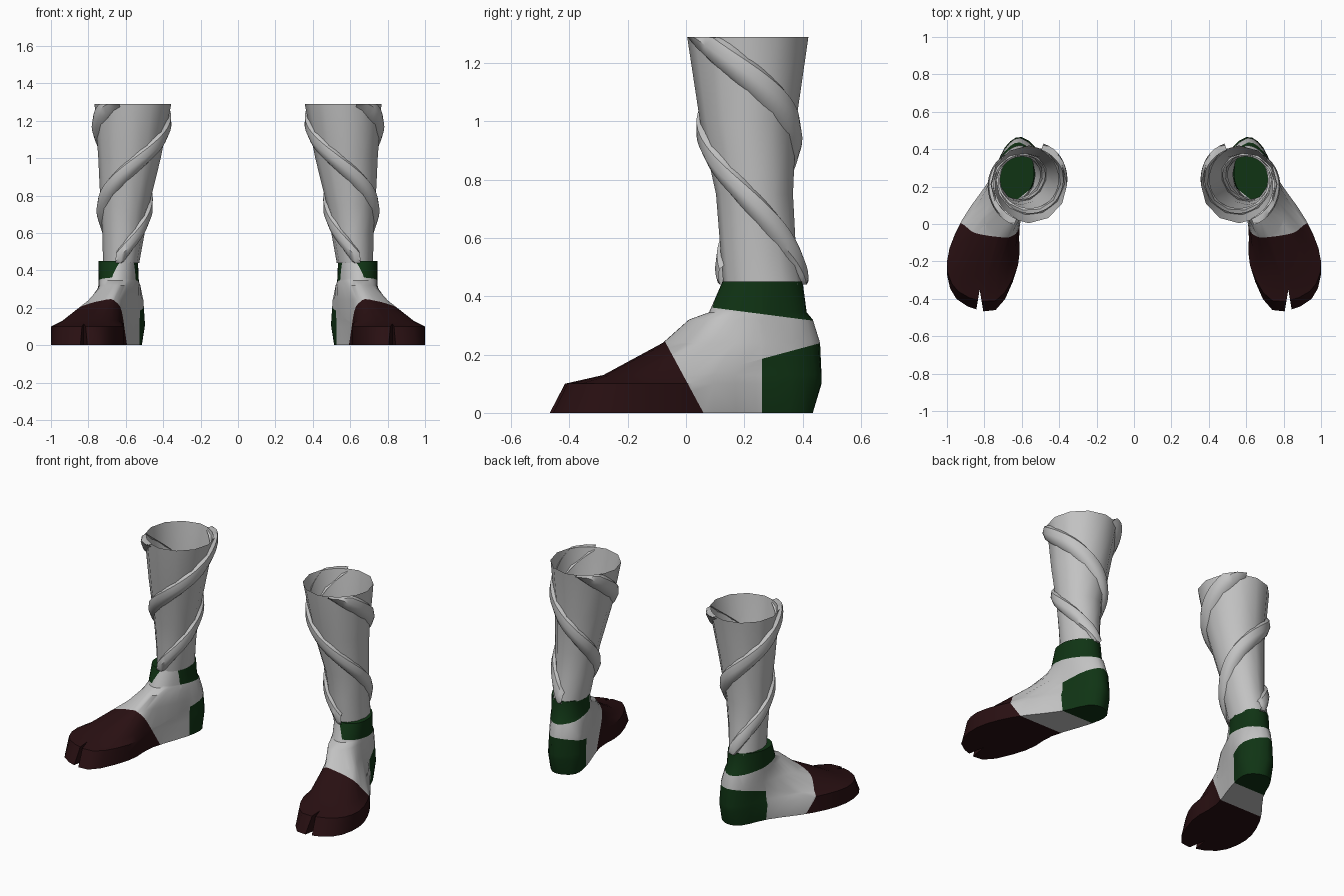
import bpy, bmesh
from math import sin, cos, radians
from mathutils import Vector, Matrix

cube = bpy.data.objects.get("Cube")
if cube:
    bpy.data.objects.remove(cube)


def material(name, color):
    mat = bpy.data.materials.new(name)
    mat.use_nodes = True
    mat.diffuse_color = color
    mat.node_tree.nodes["Principled BSDF"].inputs["Base Color"].default_value = color
    return mat


MAROON, WHITE, GREEN = range(3)
palette = [material("dark maroon", (0.022, 0.005, 0.006, 1)),
           material("wrap grey", (0.54, 0.54, 0.54, 1)),
           material("dark green", (0.005, 0.034, 0.007, 1))]


def loft(bm, rings, closed=True):
    """Skin a list of point rings with quads."""
    rows = [[bm.verts.new(p) for p in ring] for ring in rings]
    count = len(rows[0])
    for low, high in zip(rows, rows[1:]):
        for i in range(count if closed else count - 1):
            j = (i + 1) % count
            bm.faces.new((low[i], low[j], high[j], high[i]))
    return rows


def make_object(name, bm, mats):
    mesh = bpy.data.meshes.new(name)
    bm.to_mesh(mesh)
    bm.free()
    for mat in mats:
        mesh.materials.append(mat)
    obj = bpy.data.objects.new(name, mesh)
    bpy.context.collection.objects.link(obj)
    return obj


def activate(obj):
    bpy.ops.object.select_all(action="DESELECT")
    obj.select_set(True)
    bpy.context.view_layer.objects.active = obj


def finish_pair(obj, name):
    """Smooth the left part and add its mirrored right twin."""
    activate(obj)
    bpy.ops.object.shade_smooth_by_angle(angle=radians(42))
    obj.name = "left_" + name
    twin = obj.copy()
    twin.data = obj.data.copy()
    twin.name = "right_" + name
    twin.data.transform(Matrix.Scale(-1, 4, (1, 0, 0)))
    twin.data.flip_normals()
    bpy.context.collection.objects.link(twin)


def smooth_ring(points, z, steps=3):
    """Closed Catmull-Rom outline at height z."""
    ring, n = [], len(points)
    for i in range(n):
        a, b, c, d = (Vector(points[(i + k) % n]) for k in (-1, 0, 1, 2))
        for s in range(steps):
            t = s / steps
            p = b + (c - a) * t / 2 + (a - b * 2.5 + c * 2 - d / 2) * t**2 \
                + (b * 1.5 - a / 2 - c * 1.5 + d / 2) * t**3
            ring.append(Vector((p.x, p.y, z)))
    return ring


# Foot outlines, from the heel along the outer side, round the toes and back
outlines = {
    0.0: [(.60, .435), (.68, .40), (.76, .24), (.92, .02), (1, -.2), (.95, -.4),
          (.74, -.46), (.62, -.22), (.61, 0), (.53, .25), (.52, .38)],
    0.1: [(.60, .465), (.69, .41), (.77, .24), (.92, .02), (1, -.2), (.94, -.36),
          (.74, -.41), (.62, -.22), (.61, 0), (.53, .25), (.5, .37)],
    0.13: [(.60, .465), (.69, .41), (.76, .24), (.89, .02), (.94, -.17), (.89, -.26),
           (.74, -.28), (.65, -.2), (.61, 0), (.53, .25), (.5, .37)],
    0.24: [(.61, .46), (.69, .4), (.74, .28), (.77, .12), (.8, .03), (.75, -.05),
           (.68, -.08), (.64, -.03), (.6, .05), (.53, .22), (.51, .37)],
    0.32: [(.61, .435), (.69, .39), (.74, .28), (.745, .18), (.73, .09), (.69, .03),
           (.65, .01), (.61, .04), (.58, .1), (.53, .22), (.53, .36)],
    0.45: [(.62, .4), (.69, .37), (.735, .3), (.745, .24), (.735, .18), (.7, .14),
           (.65, .125), (.6, .14), (.56, .18), (.535, .25), (.55, .36)],
}
rings = [smooth_ring(points, z) for z, points in outlines.items()]
# Step behind the heel strap
step = [a.lerp(b, 0.6) for a, b in zip(rings[-2], rings[-1])]
for p in step:
    p.z = 0.345
rings.insert(-1, step)

bm = bmesh.new()
rows = loft(bm, rings)
caps = [bm.faces.new(rows[0]), bm.faces.new(rows[-1])]
bmesh.ops.triangulate(bm, faces=caps)
bmesh.ops.recalc_face_normals(bm, faces=bm.faces)
foot = make_object("foot", bm, palette)

# Split between the toes
bm = bmesh.new()
wedge = [(.825, -.35), (.80, -.5), (.85, -.5)]
rows = loft(bm, [[(x, y, z) for x, y in wedge] for z in (-.1, .3)])
bm.faces.new(rows[0])
bm.faces.new(rows[1])
bmesh.ops.recalc_face_normals(bm, faces=bm.faces)
cutter = make_object("toe_cutter", bm, palette[:1])
cutter.hide_render = True
split = foot.modifiers.new("toe split", "BOOLEAN")
split.operation = "DIFFERENCE"
split.object = cutter
split.solver = "EXACT"
activate(foot)
bpy.ops.object.modifier_apply(modifier=split.name)
bpy.data.objects.remove(cutter)

# Colour borders: each plane is a normal and an offset
toe_cap = Vector((0, 1, .54)), .06
heel_front = Vector((0, 1, 0)), .26
heel_top = Vector((0, -.27, 1)), .115
ankle_base = Vector((0, .13, 1)), .373
ankle_front = Vector((.8, 1, 0)), .63


def above(point, plane):
    return plane[0].dot(point) > plane[1]


bm = bmesh.new()
bm.from_mesh(foot.data)
for normal, offset in (toe_cap, heel_front, heel_top, ankle_base, ankle_front):
    bmesh.ops.bisect_plane(bm, geom=bm.verts[:] + bm.edges[:] + bm.faces[:], dist=1e-5,
                           plane_co=normal * (offset / normal.length_squared),
                           plane_no=normal)
for face in bm.faces:
    c = face.calc_center_median()
    heel = above(c, heel_front) and not above(c, heel_top)
    ankle = above(c, ankle_base) and above(c, ankle_front)
    if not above(c, toe_cap):
        face.material_index = MAROON
    else:
        face.material_index = GREEN if heel or ankle else WHITE
bm.to_mesh(foot.data)
bm.free()
finish_pair(foot, "foot")

# Shin wrap sections: height, centre x, centre y, radius x, radius y
sections = [(.44, .625, .265, .097, .137), (.6, .612, .245, .113, .13),
            (.75, .605, .235, .13, .132), (1.0, .58, .213, .167, .165),
            (1.29, .562, .212, .205, .208)]


def shin_point(angle, z, lift=0):
    z = min(max(z, sections[0][0]), sections[-1][0])
    for low, high in zip(sections, sections[1:]):
        if z <= high[0]:
            break
    t = (z - low[0]) / (high[0] - low[0])
    cx, cy, rx, ry = (a + (b - a) * t for a, b in zip(low[1:], high[1:]))
    return (cx + (rx + lift) * cos(angle), cy + (ry + lift) * sin(angle), z)


bm = bmesh.new()
sides = 12
loft(bm, [[shin_point(radians(360 * i / sides), s[0]) for i in range(sides)]
          for s in sections])
finish_pair(make_object("shin", bm, [palette[WHITE]]), "shin_wrap")

# Two raised bandages winding down the shin
profile = [(-.065, -.012), (-.045, .012), (0, .024), (.045, .014), (.065, -.012)]
for name, start_angle in (("upper_bandage", 0), ("lower_bandage", -180)):
    bm = bmesh.new()
    strip = []
    for i in range(49):
        turn = -70 + 355 * i / 48
        z = 1.16 - turn / 400
        strip.append([shin_point(radians(turn + start_angle), z + dz, lift)
                      for dz, lift in profile])
    loft(bm, [list(col) for col in zip(*strip)], closed=False)
    bmesh.ops.remove_doubles(bm, verts=bm.verts, dist=1e-5)
    finish_pair(make_object(name, bm, [palette[WHITE]]), name)
